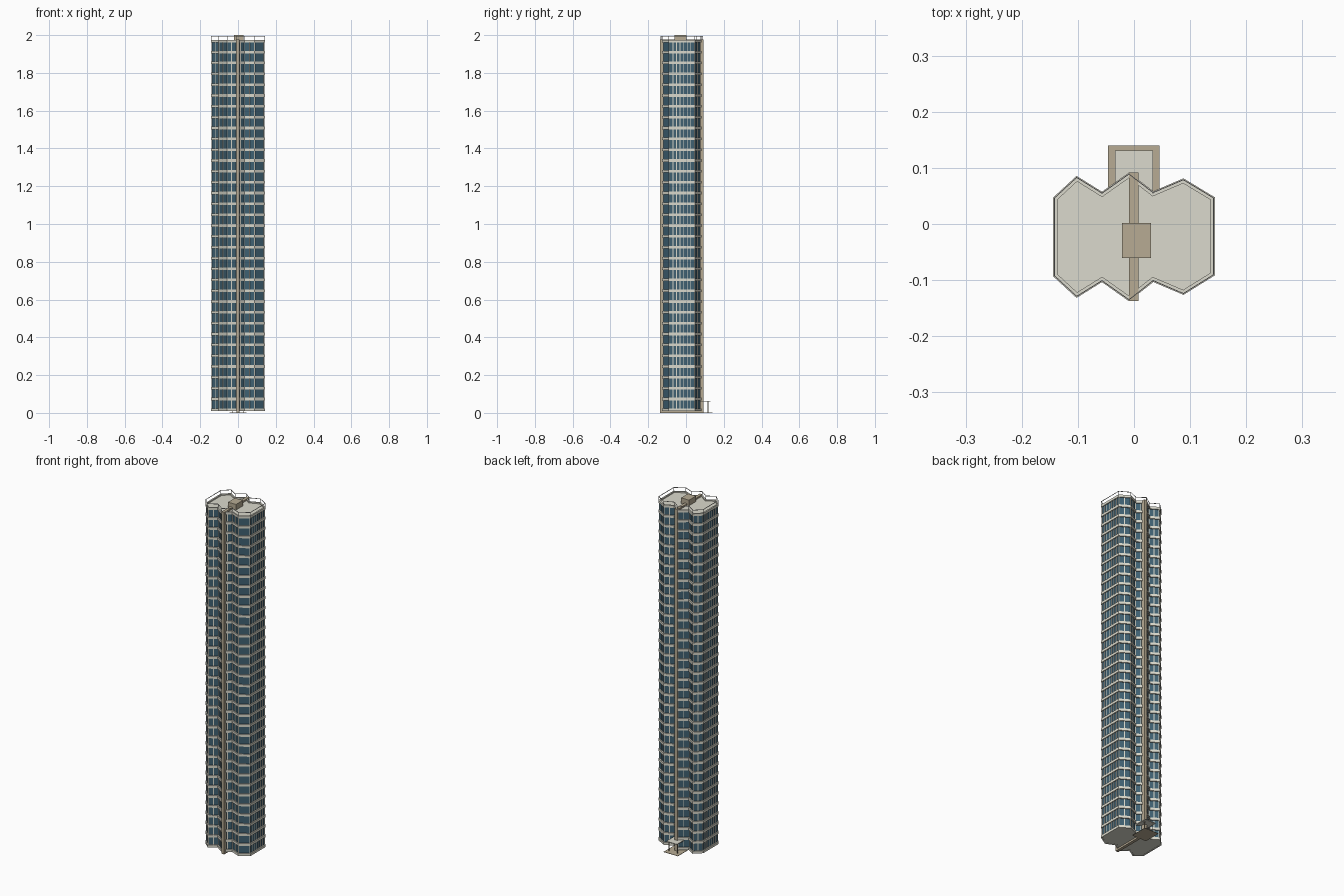
import bpy, bmesh
from mathutils import Vector, Matrix

cube = bpy.data.objects.get("Cube")
if cube:
    bpy.data.objects.remove(cube, do_unlink=True)


def material(name, rgb):
    m = bpy.data.materials.new(name)
    m.use_nodes = True
    m.diffuse_color = (*rgb, 1)
    m.node_tree.nodes["Principled BSDF"].inputs["Base Color"].default_value = (*rgb, 1)
    return m


GLASS = material("blue glass", (0.05, 0.12, 0.17))
CREAM = material("cream concrete", (0.71, 0.70, 0.61))
TAN = material("tan stone", (0.475, 0.41, 0.295))
METAL = material("pale rail metal", (0.6, 0.6, 0.58))

# Folded floor plan, counter-clockwise
PLAN = [Vector(p) for p in [
    (-0.141, -0.092), (-0.102, -0.128), (-0.057, -0.1), (-0.009, -0.134),
    (0.034, -0.1), (0.088, -0.123), (0.141, -0.09), (0.141, 0.046),
    (0.088, 0.078), (0.034, 0.055), (-0.009, 0.088), (-0.057, 0.054),
    (-0.102, 0.082), (-0.141, 0.046)]]

FLOORS = 34
BASE = 0.016
STOREY = 0.0574
ROOF_Z = BASE + FLOORS * STOREY


def finish(bm, name, mats):
    bmesh.ops.recalc_face_normals(bm, faces=bm.faces)
    me = bpy.data.meshes.new(name)
    bm.to_mesh(me)
    bm.free()
    for m in mats:
        me.materials.append(m)
    ob = bpy.data.objects.new(name, me)
    bpy.context.collection.objects.link(ob)
    return ob


def outline(d):
    """Plan pushed outwards by d with mitred corners."""
    pts = []
    for i, p in enumerate(PLAN):
        a = (p - PLAN[i - 1]).normalized()
        b = (PLAN[(i + 1) % len(PLAN)] - p).normalized()
        na, nb = Vector((a.y, -a.x)), Vector((b.y, -b.x))
        pts.append(p + (na + nb) * (d / (1 + na.dot(nb))))
    return pts


def edges(pts):
    return list(zip(pts, pts[1:] + pts[:1]))


def prism(bm, pts, z0, z1):
    face = bm.faces.new([bm.verts.new((p.x, p.y, z0)) for p in pts])
    new = bmesh.ops.extrude_face_region(bm, geom=[face])["geom"]
    bmesh.ops.translate(bm, vec=(0, 0, z1 - z0),
                        verts=[v for v in new if isinstance(v, bmesh.types.BMVert)])
    bm.faces.new([bm.verts.new((p.x, p.y, z0)) for p in pts])


def ring(bm, d_in, d_out, z0, z1):
    """Closed band that follows the plan."""
    inner, outer = outline(d_in), outline(d_out)
    loops = [[bm.verts.new((p.x, p.y, z)) for p in pts]
             for pts, z in ((inner, z0), (outer, z0), (outer, z1), (inner, z1))]
    n = len(PLAN)
    for k in range(4):
        a, b = loops[k], loops[(k + 1) % 4]
        for i in range(n):
            j = (i + 1) % n
            bm.faces.new((a[i], a[j], b[j], b[i]))


def bar(bm, lo, hi, turn=None):
    lo, hi = Vector(lo), Vector(hi)
    m = Matrix.Translation((lo + hi) / 2) @ Matrix.Diagonal((*(hi - lo), 1))
    bmesh.ops.create_cube(bm, size=1, matrix=(turn or Matrix()) @ m)


def box(name, lo, hi, mat):
    bm = bmesh.new()
    bar(bm, lo, hi)
    return finish(bm, name, [mat])


# Glazed tower body with concrete caps
bm = bmesh.new()
prism(bm, outline(-0.003), 0.01, ROOF_Z)
bm.normal_update()
for f in bm.faces:
    f.material_index = 1 if abs(f.normal.z) > 0.5 else 0
finish(bm, "tower_body", [GLASS, CREAM])

# Projecting spandrel band at every floor
bm = bmesh.new()
for i in range(FLOORS + 1):
    z = BASE + i * STOREY
    ring(bm, -0.005, 0.003, z - 0.007, z + 0.007)
finish(bm, "spandrel_bands", [CREAM])

# Window mullions: close on the flat ends, wide on the folded facets,
# and one clear picture window on the front left facet
bm = bmesh.new()
for a, b in edges(outline(-0.003)):
    along = b - a
    if abs(along.x) < 0.01:
        panes = 7
    elif b.x > 0.13 and a.y < 0:
        panes = 1
    else:
        panes = 2
    turn = Matrix.Translation((a.x, a.y, 0)) @ Matrix.Rotation(
        -Vector((1, 0)).angle_signed(along), 4, "Z")
    for k in range(panes + 1):
        x = along.length * k / panes
        bar(bm, (x - 0.002, -0.002, BASE), (x + 0.002, 0.001, ROOF_Z), turn)
finish(bm, "window_mullions", [CREAM])

# Central spine through the whole height and the lift house
box("central_spine", (-0.009, -0.1375, 0), (0.008, 0.092, 1.977), TAN)
box("lift_house", (-0.021, -0.061, ROOF_Z - 0.005), (0.03, 0.002, 2.0), TAN)

# Roof railing
bm = bmesh.new()
ring(bm, 0.0, 0.0015, 1.993, 1.996)
for p in outline(0.0005):
    bar(bm, (p.x - 0.001, p.y - 0.001, ROOF_Z), (p.x + 0.001, p.y + 0.001, 1.994))
finish(bm, "roof_railing", [METAL])

# Rear entrance: paving, canopy and posts
box("entrance_paving", (-0.046, 0.04, 0), (0.045, 0.14, 0.002), TAN)
box("entrance_canopy", (-0.034, 0.05, 0.059), (0.034, 0.131, 0.063), CREAM)
bm = bmesh.new()
for x in (-0.028, 0.028):
    bar(bm, (x - 0.0015, 0.115, 0.001), (x + 0.0015, 0.118, 0.06))
finish(bm, "canopy_posts", [TAN])
